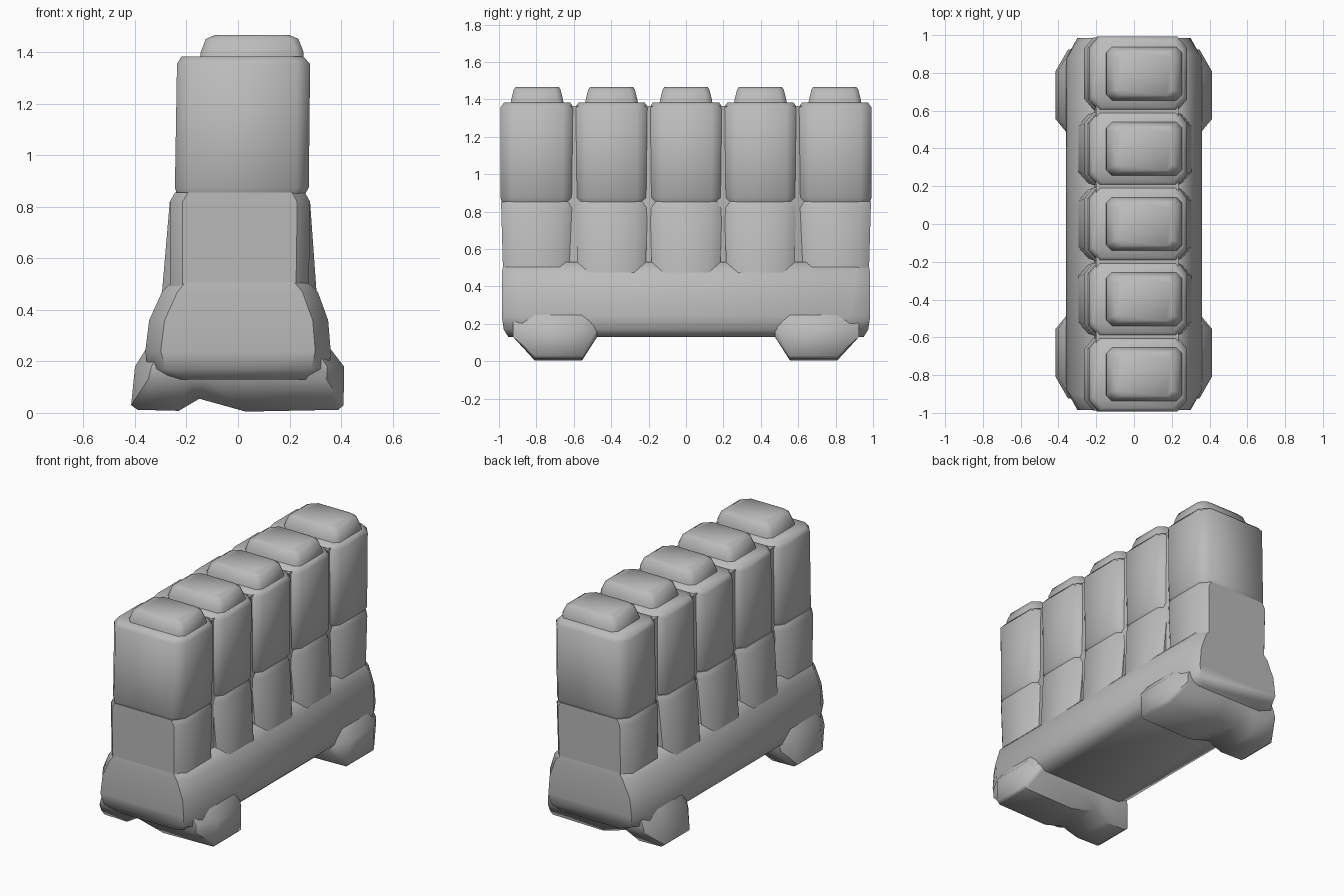
import bpy, bmesh, math

if "Cube" in bpy.data.objects:
    bpy.data.objects.remove(bpy.data.objects["Cube"])

grey = bpy.data.materials.new("stone grey")
grey.use_nodes = True
colour = (0.5, 0.5, 0.5, 1)
grey.diffuse_color = colour
grey.node_tree.nodes["Principled BSDF"].inputs["Base Color"].default_value = colour


def finish(name, bm, angle=50):
    """Turn a bmesh into a smooth-shaded grey object."""
    bmesh.ops.recalc_face_normals(bm, faces=bm.faces[:])
    mesh = bpy.data.meshes.new(name)
    bm.to_mesh(mesh)
    bm.free()
    mesh.materials.append(grey)
    obj = bpy.data.objects.new(name, mesh)
    bpy.context.collection.objects.link(obj)
    bpy.ops.object.select_all(action='DESELECT')
    obj.select_set(True)
    bpy.context.view_layer.objects.active = obj
    bpy.ops.object.shade_smooth_by_angle(angle=math.radians(angle))
    return obj


def octagon(x0, x1, y0, y1, cx, cy):
    """Rectangle with cut corners."""
    return [(x0 + cx, y0), (x1 - cx, y0), (x1, y0 + cy), (x1, y1 - cy),
            (x1 - cx, y1), (x0 + cx, y1), (x0, y1 - cy), (x0, y0 + cy)]


def loft(name, rings):
    """Skin stacked octagons given as (z, x0, x1, y0, y1, cut x, cut y)."""
    bm = bmesh.new()
    loops = [[bm.verts.new((x, y, z)) for x, y in octagon(*r)] for z, *r in rings]
    for a, b in zip(loops, loops[1:]):
        for i in range(8):
            j = (i + 1) % 8
            bm.faces.new((a[i], a[j], b[j], b[i]))
    bm.faces.new(loops[0])
    bm.faces.new(loops[-1])
    return finish(name, bm)


# Flared plinth running the full length
loft("plinth", [
    (0.13, -0.27, 0.31, -0.95, 0.95, 0.08, 0.06),
    (0.17, -0.35, 0.355, -0.975, 0.975, 0.07, 0.10),
    (0.24, -0.36, 0.36, -0.985, 0.985, 0.06, 0.11),
    (0.36, -0.345, 0.35, -0.985, 0.985, 0.06, 0.09),
    (0.47, -0.295, 0.31, -0.985, 0.985, 0.06, 0.08),
    (0.53, -0.235, 0.25, -0.975, 0.975, 0.05, 0.05),
])

# Solid core behind the joints between columns
loft("core", [
    (0.30, -0.21, 0.235, -0.9, 0.9, 0.02, 0.02),
    (1.365, -0.2, 0.235, -0.9, 0.9, 0.02, 0.02),
])

# Five stacked columns, each with a lower block, an upper block and a cap
for k in range(5):
    yc = (k - 2) * 0.398
    y0, y1 = yc - 0.197, yc + 0.197
    end = k in (0, 4)
    flare = 0.01 if end else 0.04
    loft(f"lower_block_{k + 1}", [
        (0.32, -0.28 - flare, 0.29 + flare, y0 + 0.02, y1 - 0.02, 0.06, 0.07),
        (0.47, -0.255 - flare, 0.265 + flare, y0 + 0.015, y1 - 0.015, 0.05, 0.06),
        (0.82, -0.265, 0.28, y0 + 0.005, y1 - 0.005, 0.05, 0.06),
        (0.855, -0.245, 0.26, y0 + 0.005, y1 - 0.005, 0.05, 0.06),
    ])
    loft(f"upper_block_{k + 1}", [
        (0.84, -0.235, 0.255, y0 + 0.015, y1 - 0.015, 0.045, 0.06),
        (0.875, -0.245, 0.275, y0, y1, 0.05, 0.06),
        (1.355, -0.237, 0.28, y0, y1, 0.05, 0.06),
        (1.383, -0.22, 0.255, y0 + 0.02, y1 - 0.02, 0.05, 0.06),
    ])
    loft(f"cap_{k + 1}", [
        (1.36, -0.15, 0.255, yc - 0.145, yc + 0.145, 0.03, 0.03),
        (1.40, -0.145, 0.255, yc - 0.138, yc + 0.138, 0.03, 0.03),
        (1.452, -0.125, 0.235, yc - 0.125, yc + 0.125, 0.03, 0.03),
        (1.467, -0.09, 0.2, yc - 0.115, yc + 0.115, 0.03, 0.03),
    ])


# Crosswise feet: an arched front profile narrowing towards the ground
profile = [(-0.415, 0.03), (-0.39, 0.012), (-0.23, 0.008), (-0.15, 0.055), (0.03, 0.005),
           (0.39, 0.012), (0.41, 0.03), (0.412, 0.18), (0.35, 0.26), (-0.35, 0.26), (-0.4, 0.18)]
for side, name in ((-1, "front_foot"), (1, "back_foot")):
    bm = bmesh.new()
    loops = []
    for outer, edge in ((1, 0.925), (1, 0.81), (0, 0.555), (0, 0.475)):
        rim = edge in (0.925, 0.475)
        loop = []
        for x, z in profile:
            if rim:
                x, z = x * 0.84, max(z, 0.13)
            loop.append(bm.verts.new((x, side * edge, z)))
        loops.append(loop)
    n = len(profile)
    for a, b in zip(loops, loops[1:]):
        for i in range(n):
            j = (i + 1) % n
            bm.faces.new((a[i], a[j], b[j], b[i]))
    bm.faces.new(loops[0])
    bm.faces.new(loops[-1])
    finish(name, bm)
